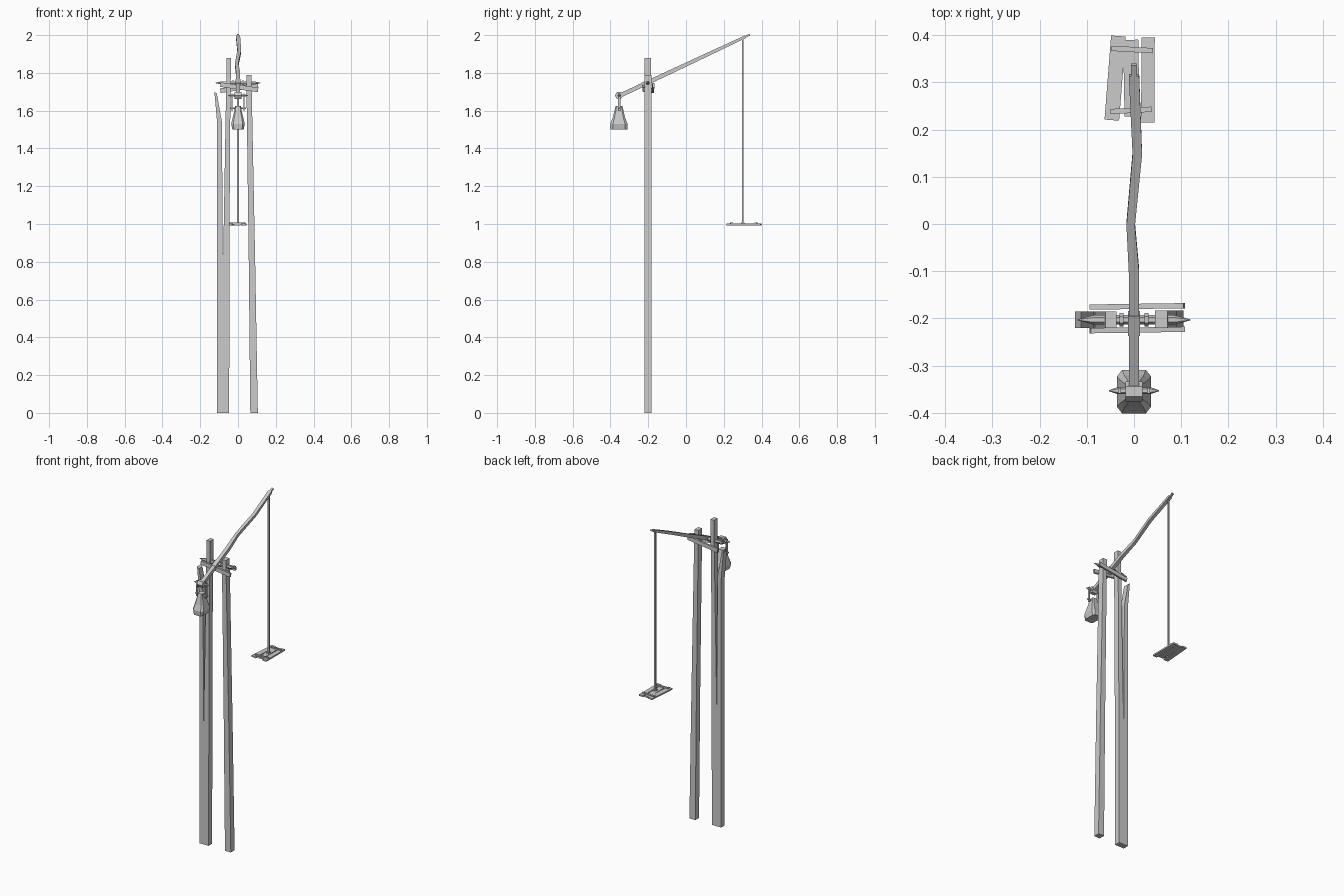
import bpy, bmesh, math
from mathutils import Vector, Matrix

if "Cube" in bpy.data.objects:
    bpy.data.objects.remove(bpy.data.objects["Cube"])


def finish(name, bm):
    bmesh.ops.recalc_face_normals(bm, faces=bm.faces[:])
    me = bpy.data.meshes.new(name)
    bm.to_mesh(me)
    bm.free()
    ob = bpy.data.objects.new(name, me)
    bpy.context.collection.objects.link(ob)
    return ob


def loft(name, rings):
    """Skin a closed solid through a list of equal-length point rings."""
    bm = bmesh.new()
    vs = [[bm.verts.new(p) for p in r] for r in rings]
    n = len(rings[0])
    for a, b in zip(vs, vs[1:]):
        for i in range(n):
            j = (i + 1) % n
            bm.faces.new((a[i], a[j], b[j], b[i]))
    bm.faces.new(vs[0])
    bm.faces.new(vs[-1])
    return finish(name, bm)


def post(name, sections, y0=-0.22, y1=-0.183):
    """Upright timber from (z, left x, right x) sections."""
    return loft(name, [[(a, y0, z), (b, y0, z), (b, y1, z), (a, y1, z)] for z, a, b in sections])


def bar(name, p, q, w, h):
    """Rectangular bar from p to q, w across and h deep."""
    p, q = Vector(p), Vector(q)
    d = (q - p).normalized()
    up = Vector((0, 0, 1)) if abs(d.z) < 0.9 else Vector((0, 1, 0))
    s = d.cross(up).normalized()
    u = s.cross(d)
    ring = lambda c: [c + s * w / 2 * i + u * h / 2 * j for i, j in ((-1, -1), (1, -1), (1, 1), (-1, 1))]
    return loft(name, [ring(p), ring(q)])


def turned(name, profile, y, z, n=6):
    """Turned pin along x from (x, radius) pairs."""
    return loft(name, [[(x, y + r * math.cos(2 * math.pi * i / n), z + r * math.sin(2 * math.pi * i / n))
                        for i in range(n)] for x, r in profile])


# Posts: forked left post and plain right post
loft("left_post", [[(x, y, z) for x, z in (
    (-0.11, 0), (-0.047, 0), (-0.043, 1.4), (-0.037, 1.88), (-0.06, 1.88), (-0.08, 0.73),
    (-0.085, 1.54), (-0.112, 1.69), (-0.125, 1.70), (-0.11, 1.53))] for y in (-0.22, -0.185)])
post("right_post", [(0, 0.065, 0.105), (0.8, 0.057, 0.091), (1.79, 0.044, 0.071)])

# Cross rails clamped to both faces of the posts
for y, n in ((-0.226, "front_rail"), (-0.176, "back_rail")):
    s = 1 if y < -0.2 else -1
    bar(n, (-0.093, y, 1.722 + 0.016 * s), (0.106, y + 0.003, 1.722 - 0.012 * s), 0.011, 0.024)

# Pivot axle with pointed ends and collars
turned("axle", [(-0.12, 0.001), (-0.085, 0.01), (-0.035, 0.01), (0.035, 0.01), (0.085, 0.01), (0.12, 0.001)],
       -0.203, 1.747)
for s in (-1, 1):
    turned("axle_collar", [(s * 0.022, 0.014), (s * 0.031, 0.014)], -0.203, 1.747)

# Crooked lever beam
zb = lambda y: 1.682 + 0.469 * (y + 0.345)
rings = []
for y, x, w, h in ((-0.355, 0, 0.011, 0.011), (-0.1, 0, 0.011, 0.011), (0, -0.007, 0.009, 0.01),
                   (0.15, 0.007, 0.01, 0.009), (0.315, 0, 0.011, 0.007)):
    c = Vector((x, y, zb(y)))
    u = Vector((0, -0.425, 0.905)) * h
    rings.append([c + Vector((i * w, 0, 0)) + u * j for i, j in ((-1, -1), (1, -1), (1, 1), (-1, 1))])
loft("lever_beam", rings)
bar("beam_tip", (0, 0.31, zb(0.31)), (0, 0.338, zb(0.338)), 0.012, 0.01)
bar("beam_binding", (0, -0.232, zb(-0.232)), (0, -0.19, zb(-0.19)), 0.026, 0.026)

# Counterweight hanger: two pins joined by side straps
turned("hanger_pin", [(-0.053, 0.001), (-0.036, 0.007), (0.036, 0.007), (0.053, 0.001)], -0.353, 1.68)
turned("beam_knuckle", [(-0.018, 0.021), (0.018, 0.021)], -0.355, 1.68)
turned("weight_pin", [(-0.042, 0.005), (0.042, 0.005)], -0.353, 1.612)
for s in (-1, 1):
    bar("hanger_strap", (s * 0.031, -0.353, 1.598), (s * 0.031, -0.353, 1.692), 0.006, 0.012)

# Flared counterweight stone
loft("counterweight", [[(i * a, -0.355 + j * b, z) for i, j in
                        ((-1, -0.7), (-0.7, -1), (0.7, -1), (1, -0.7), (1, 0.7), (0.7, 1), (-0.7, 1), (-1, 0.7))]
                       for z, a, b in ((1.5, 0.03, 0.044), (1.53, 0.036, 0.046), (1.56, 0.029, 0.034),
                                       (1.6, 0.019, 0.024), (1.625, 0.016, 0.018))])

# Hanging rope
bar("rope", (0, 0.3, 0.995), (0, 0.3, zb(0.3)), 0.009, 0.009)
bar("rope_knot", (0, 0.3, 0.996), (0, 0.3, 1.008), 0.018, 0.018)

# Plank platform with battens
for p, q, w in (((-0.047, 0.22), (-0.033, 0.398), 0.031), ((-0.004, 0.228), (-0.007, 0.39), 0.032),
                ((0.029, 0.215), (0.03, 0.395), 0.028)):
    bar("platform_plank", (*p, 0.997), (*q, 0.997), w, 0.009)
for p, q in (((-0.05, 0.238), (0.037, 0.243)), ((-0.048, 0.372), (0.04, 0.367))):
    bar("platform_batten", (*p, 1.003), (*q, 1.003), 0.011, 0.009)
